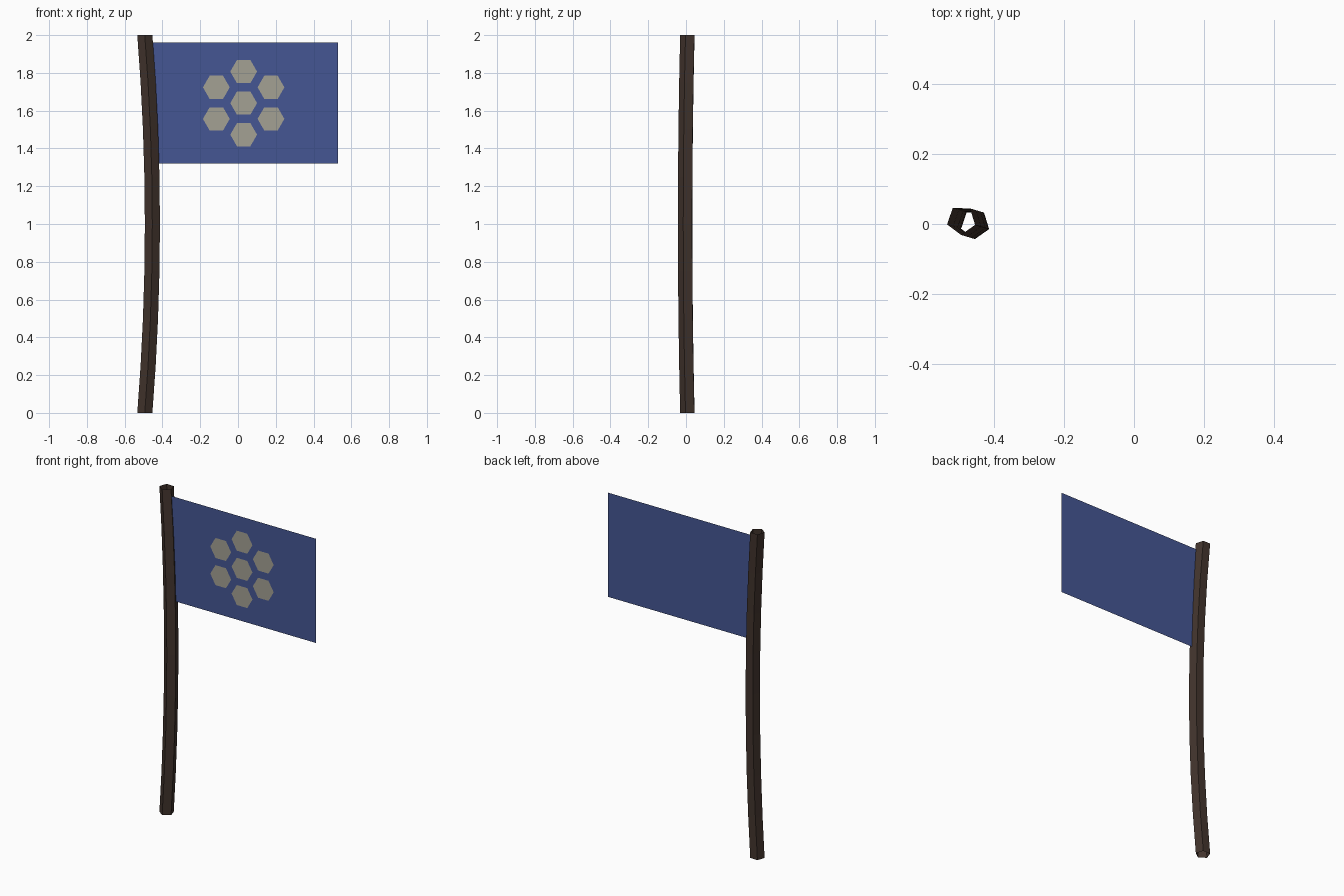
import bpy, bmesh, math

if "Cube" in bpy.data.objects:
    bpy.data.objects.remove(bpy.data.objects["Cube"])


def material(name, r, g, b):
    # sRGB 0-255 to linear
    lin = [((c / 255 + 0.055) / 1.055) ** 2.4 for c in (r, g, b)]
    m = bpy.data.materials.new(name)
    m.diffuse_color = (*lin, 1)
    m.use_nodes = True
    m.node_tree.nodes["Principled BSDF"].inputs["Base Color"].default_value = m.diffuse_color
    return m


def make_object(name, bm, mat):
    me = bpy.data.meshes.new(name)
    bm.to_mesh(me)
    bm.free()
    me.materials.append(mat)
    ob = bpy.data.objects.new(name, me)
    bpy.context.collection.objects.link(ob)
    return ob


wood = material("dark_wood", 66, 52, 45)
cloth = material("blue_cloth", 69, 86, 148)
grey = material("warm_grey", 164, 161, 148)

# Pole: open five-sided tube, gently bowed
bm = bmesh.new()
SIDES, SEGS, R = 5, 8, 0.042
rings = []
for i in range(SEGS + 1):
    z = 2 * i / SEGS
    bow = 1 - (z - 1) ** 2
    cx, cy = -0.493 + 0.04 * bow, 0.011 - 0.012 * bow
    ring = []
    for k in range(SIDES):
        a = math.radians(197 + 72 * k)
        ring.append(bm.verts.new((cx + R * math.cos(a), cy + R * math.sin(a), z)))
    rings.append(ring)
for lo, hi in zip(rings, rings[1:]):
    for k in range(SIDES):
        n = (k + 1) % SIDES
        bm.faces.new((lo[k], lo[n], hi[n], hi[k]))
make_object("pole", bm, wood)

# Flag: single flat sheet, its left edge inside the pole
bm = bmesh.new()
corners = [(-0.47, 1.32), (0.53, 1.32), (0.53, 1.96), (-0.47, 1.96)]
bm.faces.new([bm.verts.new((x, 0, z)) for x, z in corners])
make_object("flag", bm, cloth)

# Hexagon emblem: one centre cell and six around it, on the front only
bm = bmesh.new()
centres = [(0.03, 1.64)]
for k in range(6):
    a = math.radians(30 + 60 * k)
    centres.append((0.03 + 0.167 * math.cos(a), 1.64 + 0.167 * math.sin(a)))
for cx, cz in centres:
    bm.faces.new([bm.verts.new((cx + 0.071 * math.cos(math.radians(60 * j)), -0.004,
                                cz + 0.071 * math.sin(math.radians(60 * j))))
                  for j in range(6)])
make_object("hexagon_emblem", bm, grey)
